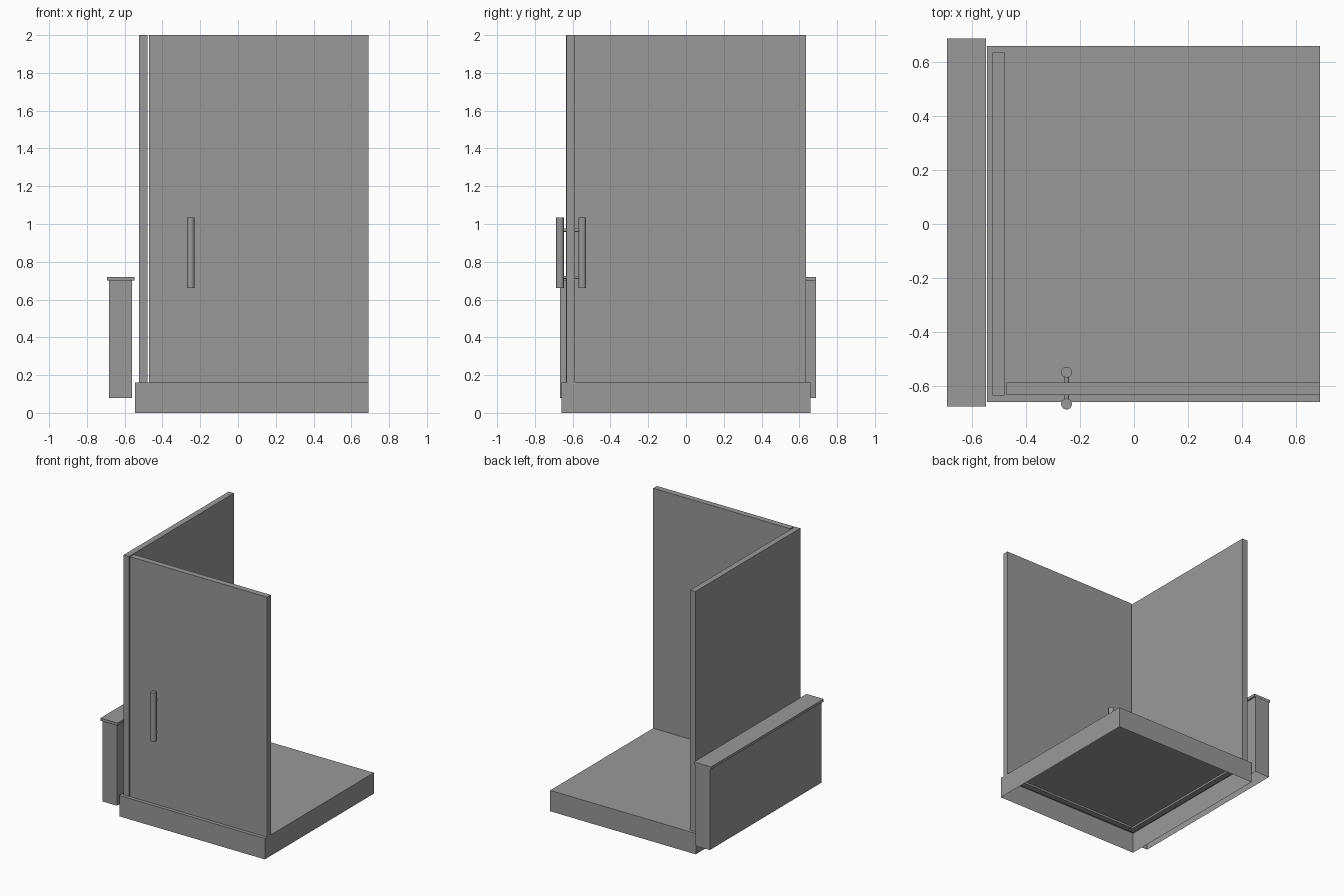
import bpy, bmesh, math
from mathutils import Vector, Matrix

cube = bpy.data.objects.get("Cube")
if cube:
    bpy.data.objects.remove(cube, do_unlink=True)

GREY = (0.32, 0.32, 0.32, 1.0)
mat = bpy.data.materials.new("plain_grey")
mat.use_nodes = True
mat.diffuse_color = GREY
mat.node_tree.nodes["Principled BSDF"].inputs["Base Color"].default_value = GREY


def finish(name, bm):
    mesh = bpy.data.meshes.new(name)
    bm.to_mesh(mesh)
    bm.free()
    mesh.materials.append(mat)
    obj = bpy.data.objects.new(name, mesh)
    bpy.context.collection.objects.link(obj)
    return obj


def box(name, low, high, open_bottom=False):
    """Box between two corners, optionally a shell without its underside."""
    low, high = Vector(low), Vector(high)
    bm = bmesh.new()
    bmesh.ops.create_cube(bm, size=1)
    bmesh.ops.scale(bm, vec=high - low, verts=bm.verts)
    bmesh.ops.translate(bm, vec=(low + high) / 2, verts=bm.verts)
    if open_bottom:
        bm.normal_update()
        under = [f for f in bm.faces if f.normal.z < -0.9]
        bmesh.ops.delete(bm, geom=under, context='FACES')
    return finish(name, bm)


def rod(name, start, end, radius, sides=24):
    """Round bar between two points, smooth around, sharp at the caps."""
    start, end = Vector(start), Vector(end)
    axis = end - start
    turn = axis.to_track_quat('Z', 'Y').to_matrix().to_4x4()
    bm = bmesh.new()
    bmesh.ops.create_cone(bm, cap_ends=True, segments=sides, radius1=radius,
                          radius2=radius, depth=axis.length,
                          matrix=Matrix.Translation((start + end) / 2) @ turn)
    for f in bm.faces:
        f.smooth = True
    obj = finish(name, bm)
    obj.data.set_sharp_from_angle(angle=math.radians(40))
    return obj


# Shower tray, hollow underneath
box("tray", (-0.545, -0.66, 0), (0.69, 0.66, 0.16), open_bottom=True)

# Upright panels, set slightly into the tray
box("front_panel", (-0.472, -0.633, 0.145), (0.69, -0.588, 2.0))
box("side_panel", (-0.525, -0.635, 0.145), (-0.48, 0.636, 2.0))

# Low wall beside the tray with its cap
box("low_wall", (-0.683, -0.667, 0.08), (-0.56, 0.687, 0.70), open_bottom=True)
box("low_wall_cap", (-0.693, -0.677, 0.70), (-0.548, 0.688, 0.72))

# Door handle: a bar on each face, joined through the panel
HANDLE_X, OUTER_Y, INNER_Y = -0.25, -0.667, -0.549
for name, y in (("outer", OUTER_Y), ("inner", INNER_Y)):
    rod(name + "_handle_bar", (HANDLE_X, y, 0.66), (HANDLE_X, y, 1.035), 0.02)
for name, z in (("lower", 0.717), ("upper", 0.967)):
    rod(name + "_handle_post", (HANDLE_X, OUTER_Y, z), (HANDLE_X, INNER_Y, z), 0.009, 16)
